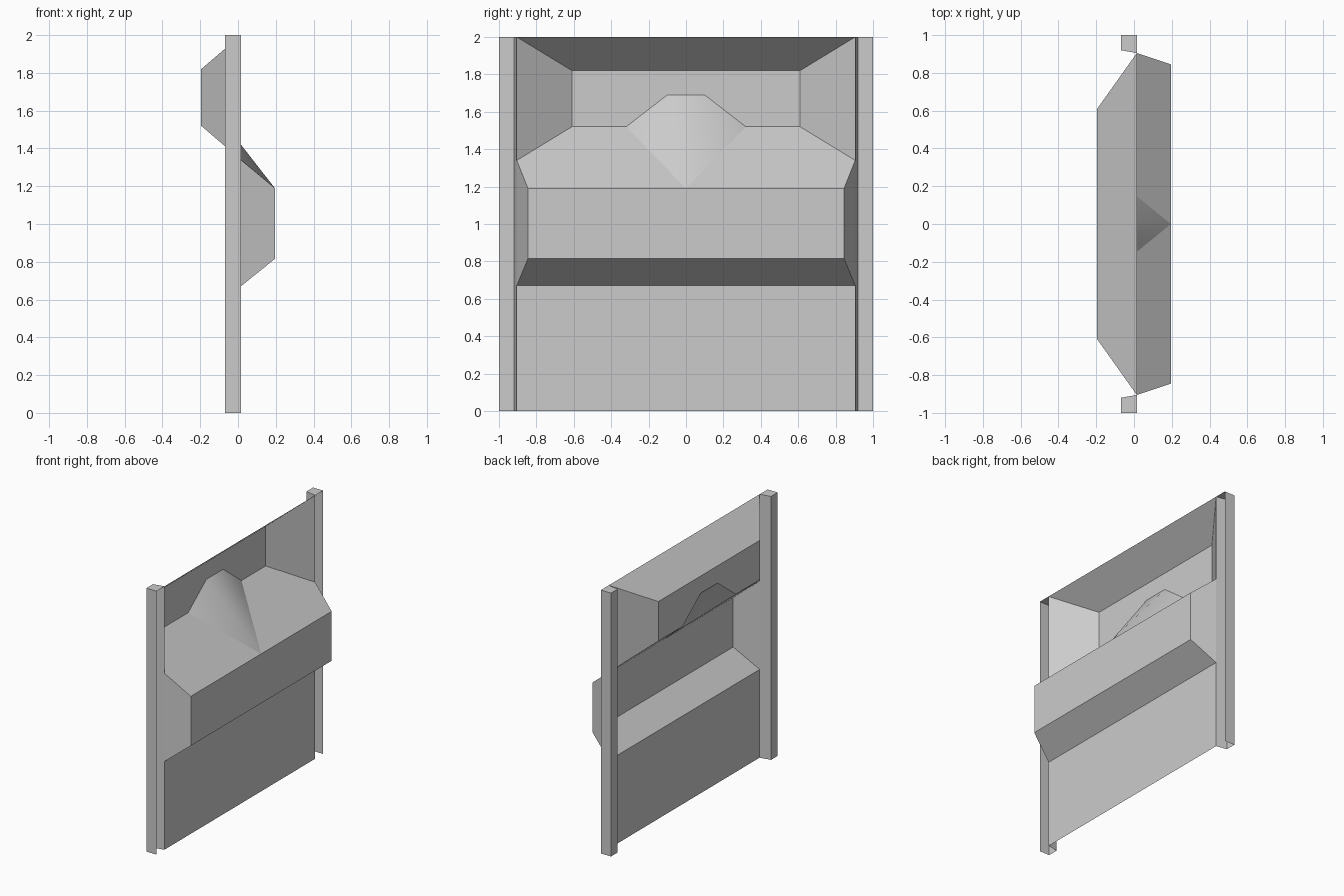
import bpy, bmesh, math

old = bpy.data.objects.get("Cube")
if old:
    bpy.data.objects.remove(old, do_unlink=True)

# One plain grey for the whole panel
grey = bpy.data.materials.new("plain grey")
grey.use_nodes = True
grey.diffuse_color = (0.6, 0.6, 0.6, 1)
grey.node_tree.nodes["Principled BSDF"].inputs["Base Color"].default_value = (0.6, 0.6, 0.6, 1)

FACE, FRONT, BACK = 0.015, 0.195, -0.195   # panel plane, bulge and recess depths
EDGE, RIM = 0.905, 1.0                     # panel edge and outer post side


def half_mesh(name, points, faces):
    """Build the left half from named points and mirror it across y = 0."""
    bm = bmesh.new()
    v = {key: bm.verts.new(p) for key, p in points.items()}
    for f in faces:
        bm.faces.new([v[key] for key in f.split()])
    mesh = bpy.data.meshes.new(name)
    bm.to_mesh(mesh)
    bm.free()
    mesh.materials.append(grey)
    obj = bpy.data.objects.new(name, mesh)
    bpy.context.collection.objects.link(obj)
    mod = obj.modifiers.new("mirror", 'MIRROR')
    mod.use_axis = (False, True, False)
    mod.use_clip = True
    bpy.ops.object.select_all(action='DESELECT')
    obj.select_set(True)
    bpy.context.view_layer.objects.active = obj
    bpy.ops.object.shade_smooth_by_angle(angle=math.radians(30))
    return obj


# Folded sheet: c points lie on the centre line, e points on the outer edge
sheet = {
    "c0": (FACE, 0, 0), "e0": (FACE, EDGE, 0),
    "c1": (FACE, 0, 0.67), "e1": (FACE, EDGE, 0.67),
    "c2": (FRONT, 0, 0.815), "e2": (FRONT, 0.845, 0.815),
    "apex": (FRONT, 0, 1.19), "e3": (FRONT, 0.845, 1.19),
    "e4": (FACE, EDGE, 1.34),
    "foot": (BACK, 0.32, 1.52), "e5": (BACK, 0.61, 1.52),
    "hood": (BACK, 0.1, 1.69), "c5": (BACK, 0, 1.69),
    "c6": (BACK, 0, 1.82), "e6": (BACK, 0.61, 1.82),
    "c7": (FACE, 0, 2), "e7": (FACE, EDGE, 2),
}
half_mesh("folded_panel", sheet, [
    "c0 e0 e1 c1",               # lower panel
    "c1 e1 e2 c2",               # bulge underside
    "c2 e2 e3 apex",             # bulge front
    "e1 e4 e3 e2",               # bulge end
    "apex e3 e4 e5 foot",        # sloping shelf
    "foot e5 e6 c6 c5 hood",     # recess wall
    "e4 e7 e6 e5",               # recess end
    "c6 e6 e7 c7",               # recess ceiling
])

# Spout-like hood rising from the shelf
half_mesh("hood", {k: sheet[k] for k in ("apex", "foot", "hood", "c5")},
          ["apex foot hood", "apex hood c5"])

# Side posts: channels open towards the bulge side, capped on top
plan = {"a": (FACE, EDGE), "b": (-0.07, EDGE + 0.015),
        "c": (-0.07, RIM), "d": (FACE, RIM)}
post = {k + str(z): (x, y, z) for k, (x, y) in plan.items() for z in (0, 2)}
half_mesh("side_posts", post, [
    "a0 b0 b2 a2", "b0 c0 c2 b2", "c0 d0 d2 c2", "a2 b2 c2 d2"])
